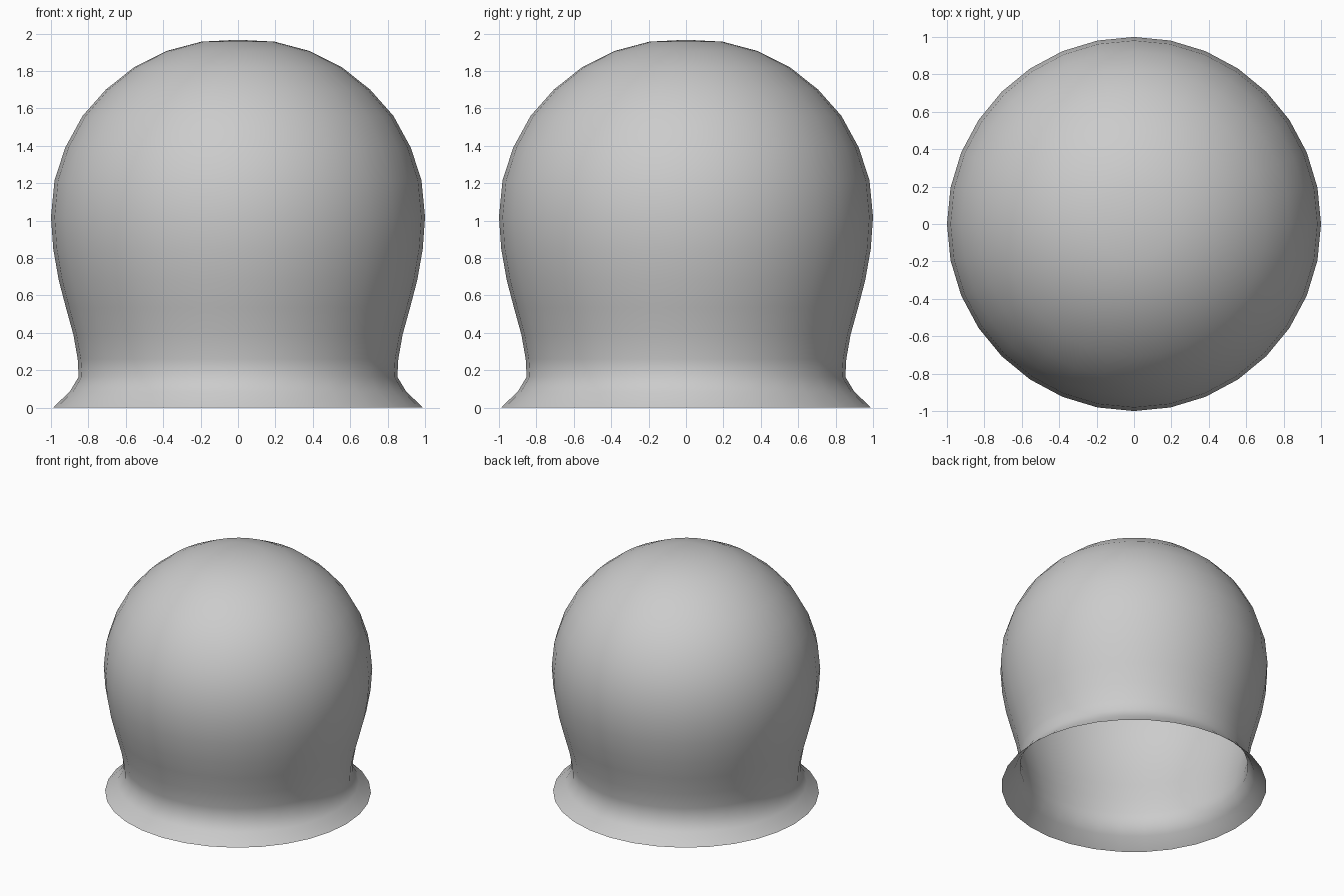
import bpy, bmesh, math

if "Cube" in bpy.data.objects:
    bpy.data.objects.remove(bpy.data.objects["Cube"])

SEGMENTS = 32

# Profile (radius, height) from the flared rim up to the crown
profile = [(0.99, 0.0), (0.90, 0.085), (0.852, 0.165), (0.857, 0.26),
           (0.88, 0.39), (0.92, 0.535), (0.958, 0.68), (0.988, 0.85),
           (1.0, 1.02), (0.981, 1.215), (0.924, 1.39), (0.831, 1.56),
           (0.707, 1.70), (0.556, 1.82), (0.383, 1.907), (0.195, 1.957)]
CROWN = 1.967

# Open dome shell: rings joined by quads, closed with a fan at the crown
bm = bmesh.new()
rings = []
for r, z in profile:
    rings.append([bm.verts.new((r * math.cos(a), r * math.sin(a), z))
                  for a in (2 * math.pi * i / SEGMENTS for i in range(SEGMENTS))])
crown = bm.verts.new((0, 0, CROWN))
for i in range(SEGMENTS):
    j = (i + 1) % SEGMENTS
    for low, high in zip(rings, rings[1:]):
        bm.faces.new((low[i], low[j], high[j], high[i]))
    bm.faces.new((rings[-1][i], rings[-1][j], crown))
for f in bm.faces:
    f.smooth = True

mesh = bpy.data.meshes.new("dome_shell")
bm.to_mesh(mesh)
bm.free()
dome = bpy.data.objects.new("dome_shell", mesh)
bpy.context.collection.objects.link(dome)
